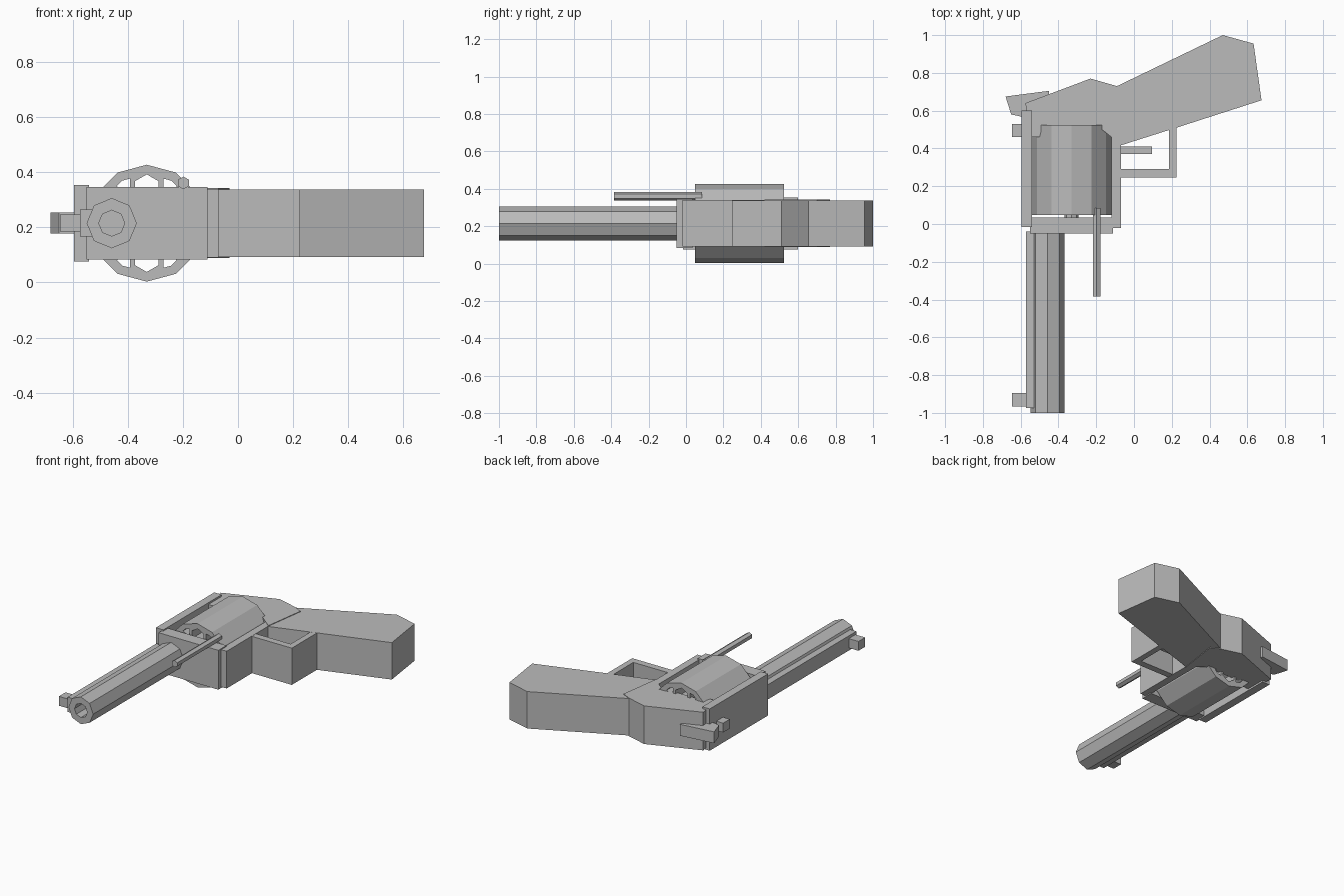
import bpy, bmesh, math

if "Cube" in bpy.data.objects:
    bpy.data.objects.remove(bpy.data.objects["Cube"])

metal = bpy.data.materials.new("plain_grey")
metal.diffuse_color = (0.5, 0.5, 0.5, 1)
metal.use_nodes = True
metal.node_tree.nodes["Principled BSDF"].inputs["Base Color"].default_value = metal.diffuse_color
MID = 0.215  # mid-plane height of the model lying on its side


def finish(name, bm):
    bmesh.ops.recalc_face_normals(bm, faces=bm.faces)
    me = bpy.data.meshes.new(name)
    bm.to_mesh(me)
    bm.free()
    me.materials.append(metal)
    ob = bpy.data.objects.new(name, me)
    bpy.context.collection.objects.link(ob)
    return ob


def plate(name, pts, half, mid=MID):
    """Side outline (x, y) extruded evenly about the mid-plane."""
    bm = bmesh.new()
    face = bm.faces.new([bm.verts.new((x, y, mid - half)) for x, y in pts])
    ext = bmesh.ops.extrude_face_region(bm, geom=[face])
    top = [v for v in ext["geom"] if isinstance(v, bmesh.types.BMVert)]
    bmesh.ops.translate(bm, verts=top, vec=(0, 0, 2 * half))
    return finish(name, bm)


def block(name, x0, x1, y0, y1, half):
    return plate(name, [(x0, y0), (x1, y0), (x1, y1), (x0, y1)], half)


def tube(name, x, z, y0, y1, sides, r, bore=0):
    """Faceted rod along y, with a corner pointing up; hollow if bore > 0."""
    bm = bmesh.new()

    def ring(rad, y):
        return [bm.verts.new((x + rad * math.sin(2 * math.pi * i / sides), y,
                              z + rad * math.cos(2 * math.pi * i / sides)))
                for i in range(sides)]

    def bridge(a, b):
        for i in range(sides):
            j = (i + 1) % sides
            bm.faces.new((a[i], a[j], b[j], b[i]))

    a, b = ring(r, y0), ring(r, y1)
    bridge(a, b)
    if bore:
        c, d = ring(bore, y0), ring(bore, y1)
        bridge(c, d)
        bridge(a, c)
        bridge(b, d)
    else:
        bm.faces.new(a)
        bm.faces.new(b)
    return finish(name, bm)


# Barrel, rib and sights
tube("barrel", -0.458, MID, -1.0, -0.04, 8, 0.091, 0.047)
block("barrel_rib", -0.573, -0.52, -0.975, -0.04, 0.049)
block("front_sight", -0.645, -0.565, -0.965, -0.895, 0.031)
block("rear_sight", -0.645, -0.585, 0.46, 0.53, 0.031)

# Frame around the drum
block("frame_front", -0.55, -0.11, -0.05, 0.035, 0.131)
block("top_strap", -0.595, -0.54, -0.015, 0.6, 0.139)
block("lower_strap", -0.12, -0.07, -0.02, 0.5, 0.124)
plate("receiver", [(-0.545, 0.46), (-0.50, 0.46), (-0.49, 0.50), (-0.17, 0.50),
                   (-0.12, 0.46), (-0.07, 0.42), (-0.03, 0.70), (-0.09, 0.73),
                   (-0.23, 0.77), (-0.575, 0.64)], 0.127)

# Grip
plate("grip", [(-0.09, 0.41), (0.225, 0.51), (0.675, 0.655), (0.633, 0.955),
               (0.47, 1.0), (-0.09, 0.73)], 0.123)

# Trigger and guard
plate("trigger_guard", [(-0.08, 0.245), (0.225, 0.245), (0.225, 0.52),
                        (0.185, 0.51), (0.185, 0.29), (-0.08, 0.29)], 0.1225)
block("trigger", -0.08, 0.095, 0.37, 0.41, 0.045)

# Hammer
plate("hammer", [(-0.58, 0.565), (-0.45, 0.62), (-0.45, 0.705), (-0.68, 0.675),
                 (-0.65, 0.58)], 0.038)

# Drum: outer shell, six chambers and the axle
CX = -0.331
tube("drum_shell", CX, MID, 0.047, 0.523, 12, 0.212, 0.178)
for i in range(6):
    a = i * math.pi / 3
    tube(f"chamber_{i + 1}", CX + 0.127 * math.sin(a), MID + 0.127 * math.cos(a),
         0.05, 0.52, 6, 0.071, 0.05)
tube("drum_axle", CX, MID, 0.02, 0.51, 8, 0.037)

# Ejector rod
tube("ejector_rod", -0.198, 0.361, -0.385, 0.085, 6, 0.023)
